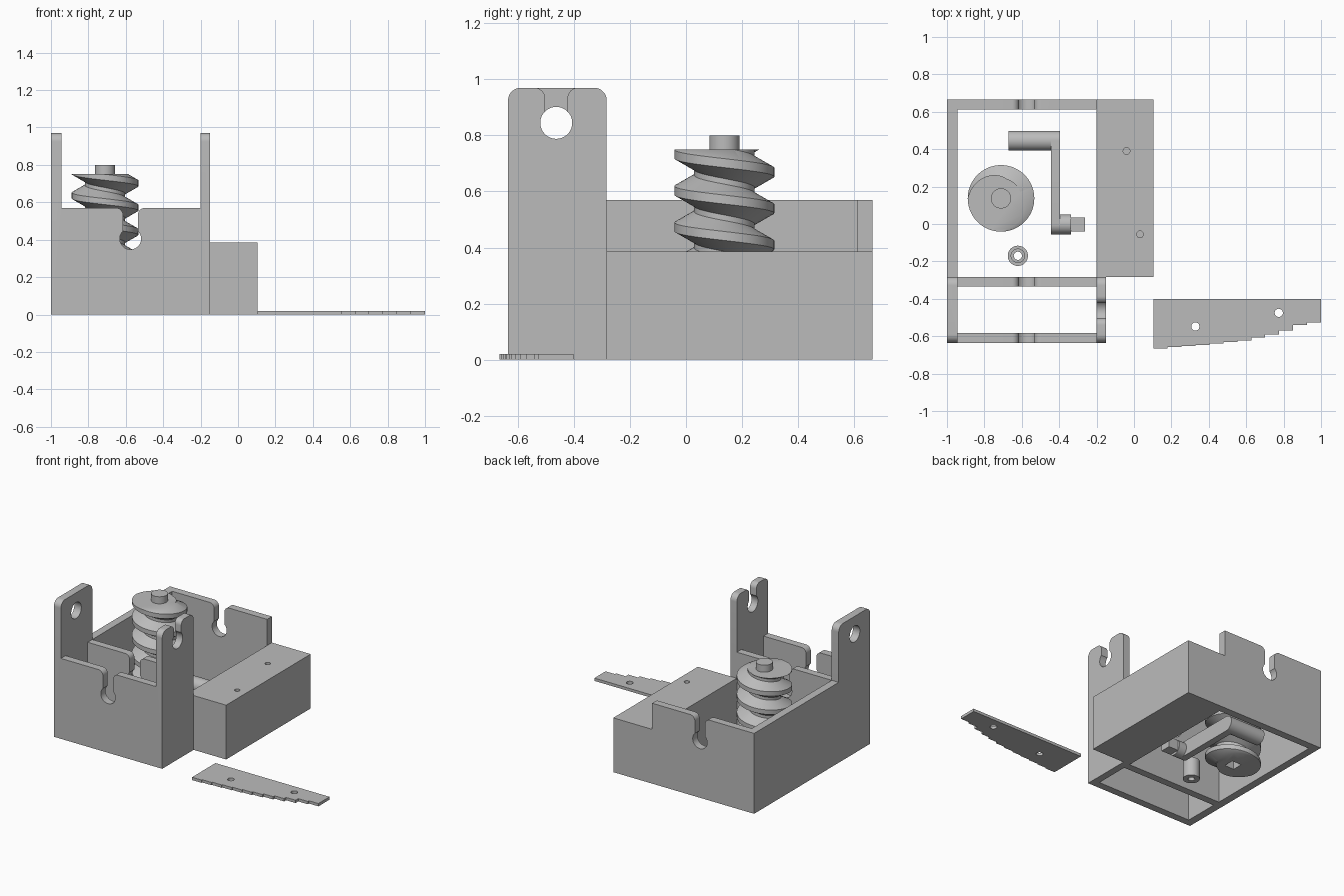
import bpy, bmesh
from math import sin, cos, asin, pi, radians, degrees

cube = bpy.data.objects.get("Cube")
if cube:
    bpy.data.objects.remove(cube)

grey = bpy.data.materials.new("plain grey")
grey.use_nodes = True
COLOR = (0.5, 0.5, 0.5, 1)
grey.diffuse_color = COLOR
grey.node_tree.nodes["Principled BSDF"].inputs["Base Color"].default_value = COLOR


def finish(name, bm):
    bmesh.ops.recalc_face_normals(bm, faces=bm.faces)
    me = bpy.data.meshes.new(name)
    bm.to_mesh(me)
    bm.free()
    me.materials.append(grey)
    ob = bpy.data.objects.new(name, me)
    bpy.context.collection.objects.link(ob)
    return ob


def activate(ob):
    bpy.ops.object.select_all(action='DESELECT')
    ob.select_set(True)
    bpy.context.view_layer.objects.active = ob


def prism(name, outline, axis, a, b):
    """Extrude a flat outline along an axis from a to b."""
    place = {'x': lambda u, v, w: (w, u, v),
             'y': lambda u, v, w: (u, w, v),
             'z': lambda u, v, w: (u, v, w)}[axis]
    bm = bmesh.new()
    ends = [[bm.verts.new(place(u, v, w)) for u, v in outline] for w in (a, b)]
    for ring in ends:
        bm.faces.new(ring)
    n = len(outline)
    for i in range(n):
        j = (i + 1) % n
        bm.faces.new((ends[0][i], ends[0][j], ends[1][j], ends[1][i]))
    return finish(name, bm)


def arc(u, v, r, start, end, n=12):
    return [(u + r * cos(radians(start + (end - start) * i / n)),
             v + r * sin(radians(start + (end - start) * i / n))) for i in range(n + 1)]


def circle(u, v, r, n=48):
    return arc(u, v, r, 0, 360, n)[:-1]


def rect(u0, u1, v0, v1):
    return [(u0, v0), (u1, v0), (u1, v1), (u0, v1)]


def keyhole(u, v, top, r=0.057, half=0.04, flare=0.037):
    """Round seat with a narrow neck that flares out at the top edge."""
    a = degrees(asin(half / r))
    pts = arc(u, v, r, 90 - a, -270 + a, 40)
    pts += arc(u - half - flare, top - flare, flare, 0, 90, 8)
    pts += [(u - half - flare, top + 0.1), (u + half + flare, top + 0.1)]
    return pts + arc(u + half + flare, top - flare, flare, 90, 180, 8)


def modify(ob, other, operation):
    activate(ob)
    mod = ob.modifiers.new("join", 'BOOLEAN')
    mod.operation, mod.solver, mod.object = operation, 'EXACT', other
    bpy.ops.object.modifier_apply(modifier=mod.name)
    bpy.data.objects.remove(other)


def cut(ob, *shape):
    modify(ob, prism("cutter", *shape), 'DIFFERENCE')


def add(ob, *shape):
    modify(ob, prism("addition", *shape), 'UNION')


def smooth(ob):
    activate(ob)
    bpy.ops.object.shade_smooth_by_angle(angle=radians(30))


# Case: one solid, carved down to walls, towers and side block
LEFT, RIGHT, FRONT, BACK = -1.0, 0.105, -0.635, 0.665
INNER_L, INNER_R, MID, WALL_TOP, TOP = -0.945, -0.2, -0.283, 0.57, 0.97
case = prism("case", rect(LEFT, RIGHT, FRONT, BACK), 'z', 0, TOP)
cut(case, rect(-0.15, 2, -2, MID), 'z', -1, 2)
cut(case, rect(-2, 2, MID, 2), 'z', WALL_TOP, 2)
cut(case, rect(INNER_R, 2, MID, 2), 'z', 0.385, 2)
cut(case, rect(INNER_L, INNER_R, -2, 2), 'z', WALL_TOP, 2)
cut(case, rect(INNER_L, INNER_R, MID, 0.612), 'z', -1, 2)
cut(case, rect(INNER_L, INNER_R, -0.582, -0.335), 'z', -1, 2)

# Axle seats through the three cross walls, and crank bearings in the towers
cut(case, keyhole(-0.575, 0.405, WALL_TOP), 'y', -2, 2)
cut(case, circle(-0.463, 0.845, 0.057), 'x', -2, -0.6)
cut(case, keyhole(-0.463, 0.845, TOP), 'x', -0.6, 2)

# Rounded tower tops
R = 0.045
cut(case, arc(FRONT + R, TOP - R, R, 180, 90) + [(FRONT + R, 2), (-2, 2), (-2, TOP - R)], 'x', -2, 2)
cut(case, arc(MID - R, TOP - R, R, 90, 0) + [(2, TOP - R), (2, 2), (MID - R, 2)], 'x', -2, 2)

# Screw holes in the block
for x, y in ((-0.04, 0.39), (0.032, -0.055)):
    cut(case, circle(x, y, 0.018, 24), 'z', 0.15, 1)
smooth(case)

# Worm screw: left-handed trapezoid thread trimmed flat at both ends
WX, WY, PITCH, HEIGHT, N = -0.711, 0.137, 0.13, 0.75, 72
ROOT, CREST = 0.108, 0.178
profile = [(-0.055, ROOT), (-0.016, CREST), (0.016, CREST), (0.055, ROOT)]
bm = bmesh.new()
rows = []
for turn in range(-7, 2):
    for dz, r in profile:
        row = []
        for i in range(N + 1):
            t = 2 * pi * i / N
            z = HEIGHT + PITCH * (turn + 0.625 - i / N) + dz
            row.append(bm.verts.new((WX + r * cos(t), WY + r * sin(t), z)))
        rows.append(row)
for lo, hi in zip(rows, rows[1:]):
    for i in range(N):
        bm.faces.new((lo[i], lo[i + 1], hi[i + 1], hi[i]))
bmesh.ops.remove_doubles(bm, verts=bm.verts, dist=0.0001)
for z, up in ((0, -1), (HEIGHT, 1)):
    bmesh.ops.bisect_plane(bm, geom=bm.verts[:] + bm.edges[:] + bm.faces[:],
                           plane_co=(0, 0, z), plane_no=(0, 0, up), clear_outer=True)
bmesh.ops.holes_fill(bm, edges=[e for e in bm.edges if e.is_boundary], sides=0)
worm = finish("worm_screw", bm)
add(worm, circle(WX, WY, 0.054), 'z', 0.6, 0.8)
S = 0.037
cut(worm, rect(WX - S, WX + S, WY - S, WY + S), 'z', -0.1, 0.12)
smooth(worm)

# Crank: handle, arm with rounded ends, round axle and square peg
C = 0.053
HANDLE_Y, AXLE_Y = 0.445, -0.002
arm = arc(HANDLE_Y, C, C, -90, 90, 24) + arc(AXLE_Y, C, C, 90, 270, 24)
smooth(prism("crank_arm", arm, 'x', -0.443, -0.395))
smooth(prism("crank_handle", circle(HANDLE_Y, C, C), 'x', -0.67, -0.443))
smooth(prism("crank_axle", circle(AXLE_Y, C, C), 'x', -0.395, -0.337))
prism("crank_peg", rect(AXLE_Y - S, AXLE_Y + S, C - S, C + S), 'x', -0.337, -0.263)

# Bushing with a counterbore
bushing = prism("bushing", circle(-0.621, -0.17, 0.054), 'z', 0, 0.13)
cut(bushing, circle(-0.621, -0.17, 0.022, 32), 'z', -1, 1)
cut(bushing, circle(-0.621, -0.17, 0.036, 32), 'z', 0.08, 1)
smooth(bushing)

# Stepped comb plate with twelve teeth
tips = [0.665, 0.658, 0.652, 0.646, 0.64, 0.632, 0.622, 0.608, 0.592, 0.57, 0.54, 0.527]
step = (1 - RIGHT) / len(tips)
outline = [(1, -0.402), (RIGHT, -0.402)]
for i, y in enumerate(tips):
    outline += [(RIGHT + i * step, -y), (RIGHT + (i + 1) * step, -y)]
comb = prism("comb_plate", outline, 'z', 0, 0.02)
for x, y in ((0.328, -0.548), (0.774, -0.475)):
    cut(comb, circle(x, y, 0.022, 32), 'z', -1, 1)
smooth(comb)
